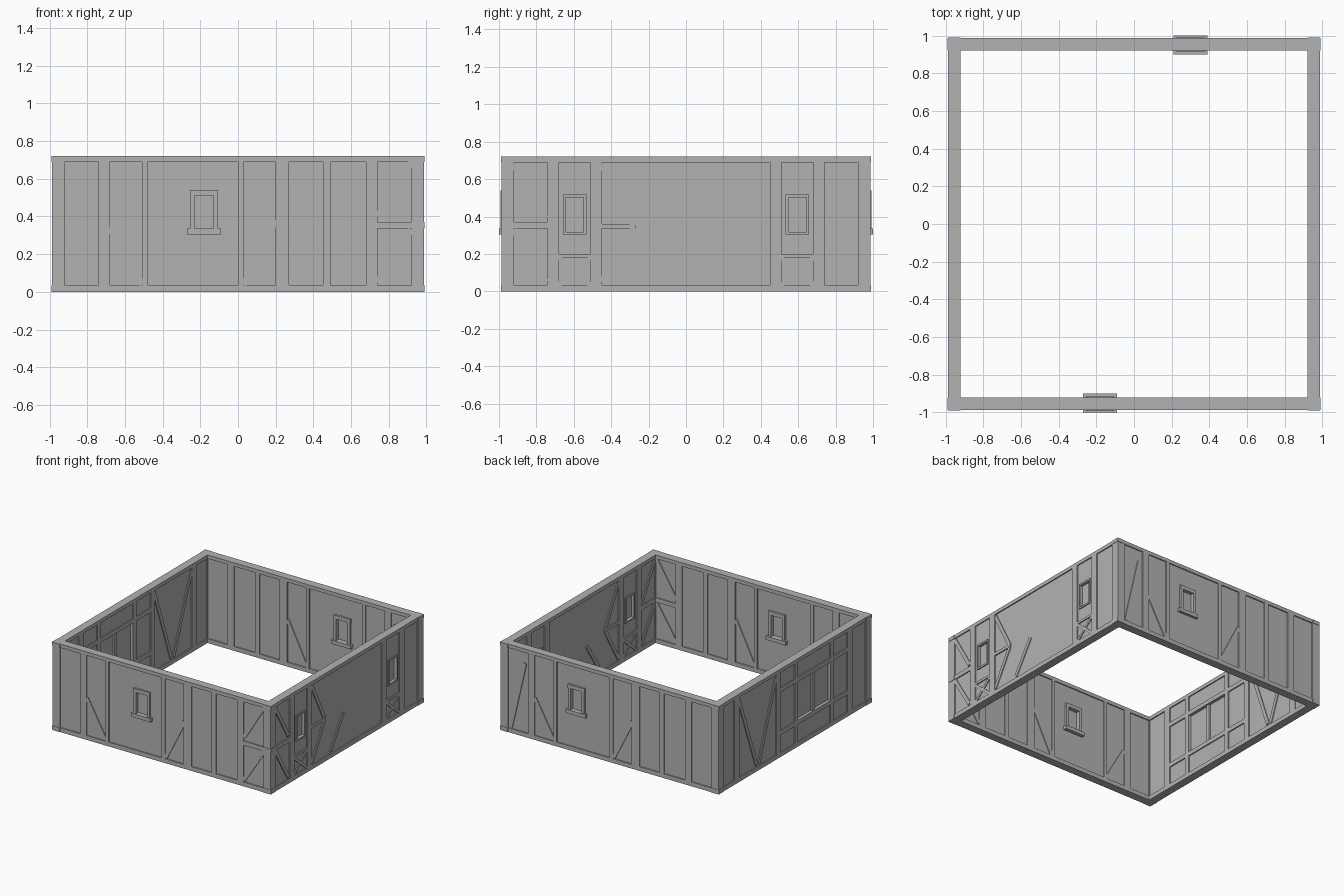
import bpy, math
from mathutils import Matrix, Vector

cube = bpy.data.objects.get("Cube")
if cube:
    bpy.data.objects.remove(cube)

stone = bpy.data.materials.new("plain_grey")
stone.use_nodes = True
GREY = (0.45, 0.45, 0.45, 1)
stone.diffuse_color = GREY
stone.node_tree.nodes["Principled BSDF"].inputs["Base Color"].default_value = GREY

TOP, HALF = 0.72, 0.99
TIMBER = (0.92, 0.987)      # inner and outer faces of the timbers
INFILL = (0.929, 0.978)     # slightly recessed panels
FRAME = (0.912, 0.993)
SILL = (0.90, 1.0)
PANE = (0.945, 0.962)


class Wall:
    """One wall: u runs along it, z is up, n points outward."""

    def __init__(self, name, turn):
        self.name, self.turn = name, Matrix.Rotation(math.radians(turn), 3, 'Z')
        self.verts, self.faces = [], []

    def prism(self, outline, depth):
        start, k = len(self.verts), len(outline)
        for n in depth:
            self.verts += [self.turn @ Vector((u, -n, z)) for u, z in outline]
        ring = range(start, start + k)
        self.faces.append(tuple(ring))
        self.faces.append(tuple(i + k for i in reversed(ring)))
        for i in range(k):
            a, b = start + i, start + (i + 1) % k
            self.faces.append((b, a, a + k, b + k))

    def box(self, u0, u1, z0, z1, depth=TIMBER):
        self.prism([(u0, z0), (u1, z0), (u1, z1), (u0, z1)], depth)

    def post(self, u0, u1):
        self.box(u0, u1, 0.035, 0.69)

    def brace(self, u0, z0, u1, z1, width=0.03):
        a, b = Vector((u0, z0)), Vector((u1, z1))
        side = (b - a).normalized().orthogonal() * width / 2
        self.prism([a - side, b - side, b + side, a + side],
                   (TIMBER[0] + 0.002, TIMBER[1] - 0.002))

    def infill(self, openings):
        # Solid panels around each opening, with a recessed pane inside it
        u = -0.94
        for u0, u1, z0, z1 in openings:
            self.box(u, u0, 0.02, 0.7, INFILL)
            self.box(u0, u1, 0.02, z0, INFILL)
            self.box(u0, u1, z1, 0.7, INFILL)
            self.box(u0, u1, z0, z1, PANE)
            u = u1
        self.box(u, 0.94, 0.02, 0.7, INFILL)

    def sill_window(self, c):
        self.box(c - 0.09, c + 0.09, 0.305, 0.335, SILL)
        self.box(c - 0.075, c + 0.075, 0.51, 0.54, FRAME)
        for s in (-1, 1):
            mid = c + s * 0.062
            self.box(mid - 0.012, mid + 0.012, 0.335, 0.51, FRAME)

    def finish(self):
        self.box(-HALF, HALF, 0, 0.035)
        self.box(-HALF, HALF, 0.69, TOP)
        self.post(0.92, HALF - 0.003)
        self.post(-HALF + 0.003, -0.92)
        mesh = bpy.data.meshes.new(self.name)
        mesh.from_pydata(self.verts, [], self.faces)
        mesh.validate()
        mesh.materials.append(stone)
        obj = bpy.data.objects.new(self.name, mesh)
        bpy.context.collection.objects.link(obj)
        bpy.context.view_layer.objects.active = obj
        bpy.ops.object.select_all(action='DESELECT')
        obj.select_set(True)
        bpy.ops.object.mode_set(mode='EDIT')
        bpy.ops.mesh.select_all(action='SELECT')
        bpy.ops.mesh.normals_make_consistent(inside=False)
        bpy.ops.object.mode_set(mode='OBJECT')


# Front and back walls share their posts, braces and sill window
for name, turn, centre in (("front_wall", 0, -0.18), ("back_wall", 180, -0.3)):
    w = Wall(name, turn)
    w.infill([(centre - 0.05, centre + 0.05, 0.335, 0.51)])
    w.sill_window(centre)
    for u0, u1 in ((-0.74, -0.68), (-0.51, -0.48), (0, 0.03),
                   (0.2, 0.27), (0.45, 0.49), (0.68, 0.74)):
        w.post(u0, u1)
    w.brace(-0.68, 0.34, -0.51, 0.04)
    w.brace(0.03, 0.04, 0.2, 0.38)
    if turn == 0:
        # Corner bay with a middle rail and two braces
        w.box(0.72, HALF, 0.335, 0.37)
        w.brace(0.74, 0.4, 0.92, 0.69)
        w.brace(0.74, 0.05, 0.92, 0.33)
    else:
        w.brace(-0.9, 0.04, -0.77, 0.6)
    w.finish()

# Left side: two small windows over crossed panels
w = Wall("left_side_wall", 90)
w.infill([(c - 0.055, c + 0.055, 0.31, 0.51) for c in (-0.595, 0.595)])
for c in (-0.595, 0.595):
    for s in (-1, 1):
        w.box(c + s * 0.055 - 0.007, c + s * 0.055 + 0.007, 0.303, 0.517)
        w.post(c + s * 0.115 - 0.03, c + s * 0.115 + 0.03)
        w.brace(c - s * 0.085, 0.035, c + s * 0.085, 0.18, 0.022)
    for z in (0.31, 0.51):
        w.box(c - 0.055, c + 0.055, z - 0.007, z + 0.007)
    w.box(c - 0.09, c + 0.09, 0.18, 0.2)
w.box(-HALF, -0.7, 0.335, 0.37)
w.brace(-0.92, 0.68, -0.75, 0.39)
w.brace(-0.92, 0.33, -0.75, 0.05)
w.box(-0.45, -0.27, 0.335, 0.36)
w.brace(-0.45, 0.68, -0.28, 0.35)
w.brace(-0.45, 0.05, -0.28, 0.34)
w.brace(-0.21, 0.05, -0.04, 0.31)
w.finish()

# Right side: paired tall braces beside a wide recessed window
w = Wall("right_side_wall", -90)
w.infill([(0.04, 0.46, 0.21, 0.53)])
for u0, u1 in ((-0.78, -0.72), (-0.24, -0.19), (0, 0.04), (0.46, 0.5), (0.68, 0.74)):
    w.post(u0, u1)
w.brace(-0.72, 0.67, -0.49, 0.05)
w.brace(-0.46, 0.05, -0.24, 0.67)
for z in (0.18, 0.53):
    w.box(-0.2, 0.7, z, z + 0.035)
w.box(0.235, 0.265, 0.2, 0.54, (0.93, 0.977))
w.finish()
